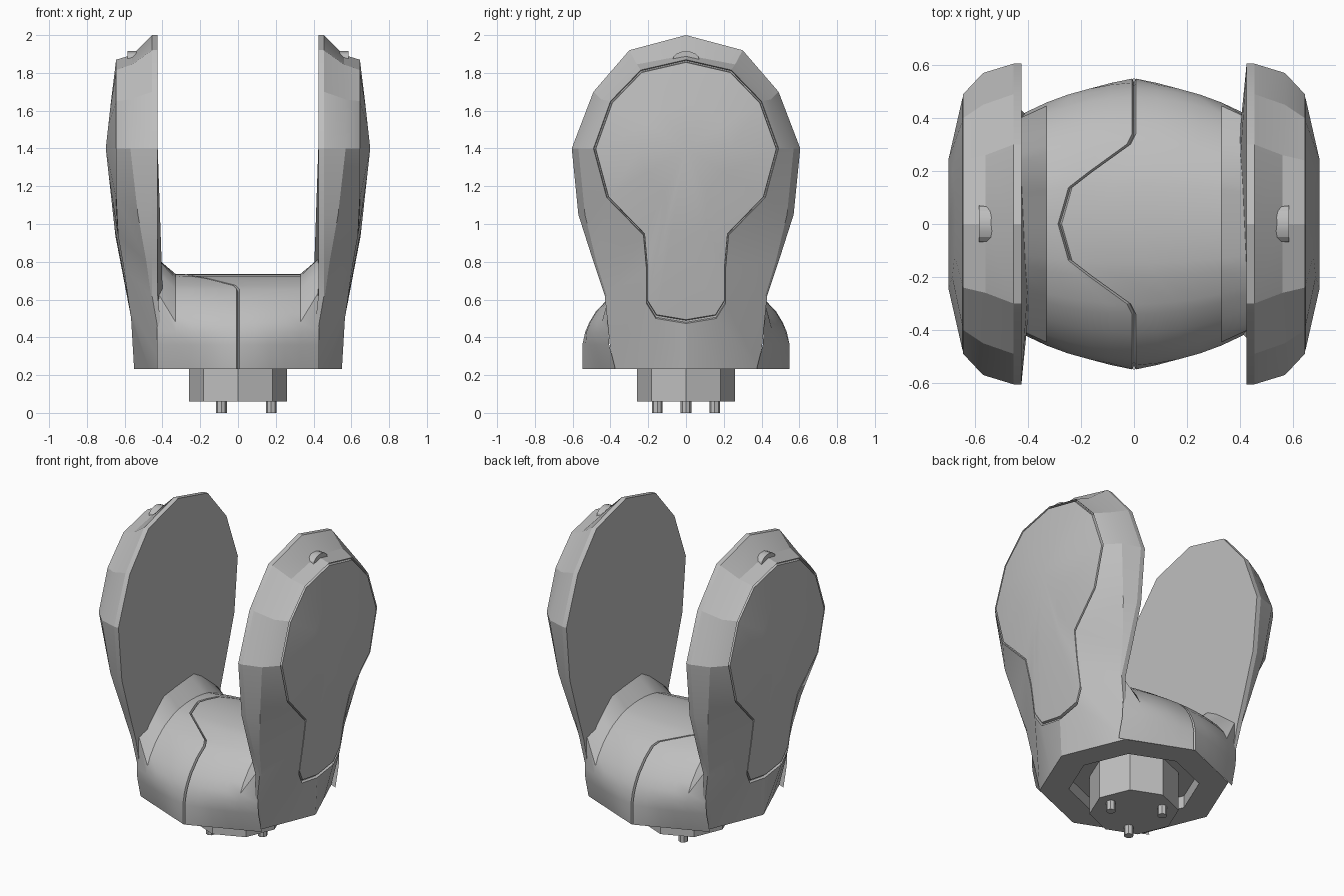
import bpy, bmesh, math

if "Cube" in bpy.data.objects:
    bpy.data.objects.remove(bpy.data.objects["Cube"], do_unlink=True)

grey = bpy.data.materials.new("mid_grey")
grey.use_nodes = True
grey.diffuse_color = (0.52, 0.52, 0.52, 1)
grey.node_tree.nodes["Principled BSDF"].inputs["Base Color"].default_value = grey.diffuse_color


def finish(name, bm, angle=20):
    """Turn a bmesh into a named, shaded object."""
    bmesh.ops.recalc_face_normals(bm, faces=bm.faces)
    mesh = bpy.data.meshes.new(name)
    bm.to_mesh(mesh)
    bm.free()
    mesh.materials.append(grey)
    obj = bpy.data.objects.new(name, mesh)
    bpy.context.collection.objects.link(obj)
    bpy.ops.object.select_all(action='DESELECT')
    obj.select_set(True)
    bpy.context.view_layer.objects.active = obj
    bpy.ops.object.shade_smooth_by_angle(angle=math.radians(angle))


def loft(bm, rings, closed=True):
    """Bridge successive point rings with quads; return the vertex rings."""
    loops = [[bm.verts.new(p) for p in ring] for ring in rings]
    n = len(loops[0])
    for a, b in zip(loops, loops[1:]):
        for i in range(n if closed else n - 1):
            j = (i + 1) % n
            bm.faces.new((a[i], a[j], b[j], b[i]))
    return loops


def interp(table, v):
    for (a, fa), (b, fb) in zip(table, table[1:]):
        if v <= b:
            return fa + (fb - fa) * (v - a) / (b - a)
    return table[-1][1]


def full(half):
    """Mirror half an outline (top centre to bottom centre) across y."""
    return half + [(x, -y, z) for x, y, z in half[-2:0:-1]]


BASE = .232

# Arm outlines, from top centre down to bottom centre
plate = [(0, 2.0), (.3, 1.92), (.49, 1.7), (.605, 1.4), (.57, 1.05),
         (.49, .8), (.43, .62), (.39, BASE), (.2, BASE), (0, BASE)]
inner = [(.425 if z > BASE else .385, y, z) for y, z in plate]
rim = [(.455 if z > BASE else .387, y, z) for y, z in plate]
rim[-2:] = [(.46, .195, BASE), (.54, 0, BASE)]
shoulder = [(.56, 0, 1.895), (.56, .26, 1.845), (.57, .45, 1.66), (.57, .57, 1.4),
            (.53, .535, 1.05), (.485, .475, .8), (.46, .42, .62),
            (.39, .388, BASE), (.47, .195, BASE), (.55, 0, BASE)]
panel = [(.645, 0, 1.87), (.645, .24, 1.815), (.645, .4, 1.65), (.645, .49, 1.4),
         (.645, .42, 1.14), (.635, .225, .94), (.605, .21, .77),
         (.578, .21, .58), (.566, .16, .5), (.562, 0, .473)]


def inset(ring, k, dx):
    return [(x + dx, y * k, 1.3 + (z - 1.3) * k) for x, y, z in ring]


def crown(ring):
    """Half-size ring on the bulging middle of the panel."""
    pts = [(y * .5, 1.4 + (z - 1.4) * .5) for _, y, z in ring]
    return [(.7 - .11 * abs(1.4 - z), y, z) for y, z in pts]


def arm(name, side):
    bm = bmesh.new()
    rings = [inner, rim, shoulder, panel, inset(panel, .992, -.015),
             inset(panel, .98, -.015), inset(panel, .975, .002), crown(panel)]
    loops = loft(bm, [[(side * x, y, z) for x, y, z in full(r)] for r in rings])
    bm.faces.new(loops[0])
    tip = bm.verts.new((side * .7, 0, 1.4))
    last = loops[-1]
    for i, v in enumerate(last):
        bm.faces.new((v, last[(i + 1) % len(last)], tip))
    finish(name, bm)


def octagon(radius, z, centre=(0, 0)):
    angles = [math.tau * i / 8 for i in range(8)]
    return [(centre[0] + radius * math.cos(a), centre[1] + radius * math.sin(a), z)
            for a in angles]


def prism(name, radius, bottom, top, centre=(0, 0)):
    bm = bmesh.new()
    for loop in loft(bm, [octagon(radius, z, centre) for z in (bottom, top)]):
        bm.faces.new(loop)
    finish(name, bm)


def latch(name, side):
    bm = bmesh.new()
    arc = [math.pi * i / 8 for i in range(9)]
    rings = [[(side * x, .07 * math.cos(a), 1.87 + .045 * math.sin(a)) for a in arc]
             for x in (.52, .585)]
    for loop in loft(bm, rings):
        bm.faces.new(loop)
    finish(name, bm)


for label, side in (("left", 1), ("right", -1)):
    arm(label + "_arm", side)
    latch(label + "_latch", side)

# Barrel-shaped saddle between the arms, with a sunken wavy seam
section = [(1, BASE), (1, .36), (.97, .43), (.93, .48), (.87, .535), (.75, .605), (.62, .655),
           (.55, .675), (.37, .712), (.27, .724), (.12, .733), (0, .735)]
section += [(-y, z) for y, z in section[-2::-1]]
seam = [(0, -.28), (.15, -.24), (.2, -.17), (.3, -.02), (.34, 0)]
wedge = [(0, .82), (.18, .82), (.43, .62)]


def saddle_row(f, z):
    """One row across x: octagonal at the base, turning round higher up."""
    s = interp(seam, abs(f) * .55)
    edge, gap = .33, .007
    cols = [-.43] + [-edge + (s - gap + edge) * t / 4 for t in range(5)]
    cols += [s] + [s + gap + (edge - s - gap) * t / 4 for t in range(5)] + [.43]
    roundness = min(1, (z - BASE) / .22)
    row = []
    for i, x in enumerate(cols):
        faceted = .55 - .16 * abs(x) / .39
        barrel = .55 - .12 * (x / .43) ** 2
        width = faceted + (barrel - faceted) * roundness
        deep = .015 if i == 6 else 0
        height = z - (deep if z > .3 else 0)
        if abs(x) > .4 and z > .45:
            height = interp(wedge, abs(f) * width)
        row.append((x, f * (width - deep), height))
    return row


bm = bmesh.new()
loft(bm, [saddle_row(f, z) for f, z in section], closed=False)
finish("saddle", bm, 25)

# Octagonal underside with a recess around the foot
bm = bmesh.new()
loops = loft(bm, [octagon(.55, BASE), octagon(.38, BASE), octagon(.38, .31)])
bm.faces.new(loops[-1])
finish("base_underside", bm)

# Foot and its three locating pins
prism("foot", .26, .06, .31)
for i in range(3):
    a = math.tau * i / 3
    prism("foot_pin_%d" % (i + 1), .028, 0, .08, (.175 * math.cos(a), .175 * math.sin(a)))
